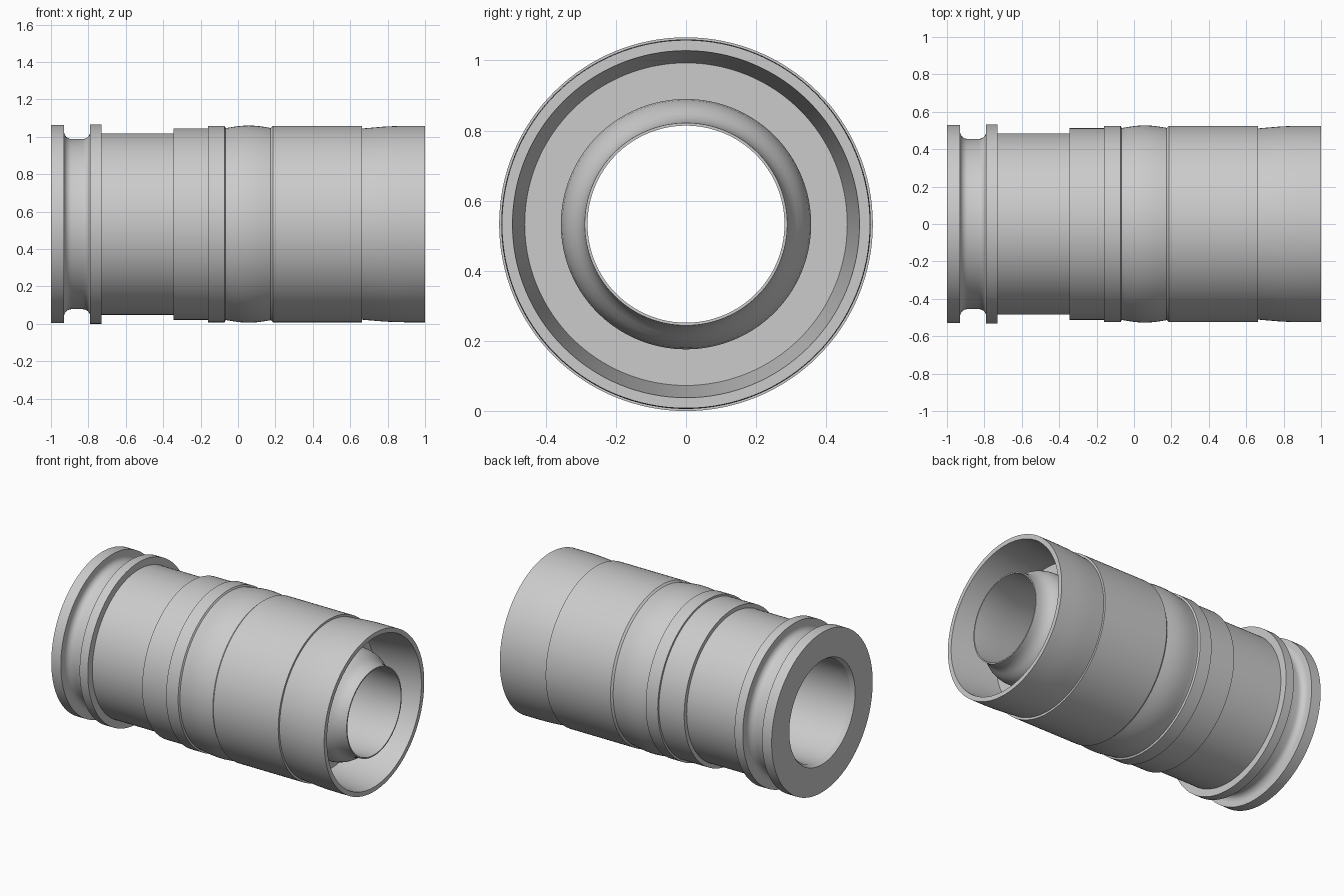
import bpy, bmesh, math

if "Cube" in bpy.data.objects:
    bpy.data.objects.remove(bpy.data.objects["Cube"])

AXIS_Z = 0.533
SEGMENTS = 128


def arc(cx, cr, rx, rr, a0, a1, n=6):
    """Elliptical arc of (x, radius) points, angles in degrees."""
    return [(cx + rx * math.cos(math.radians(a0 + (a1 - a0) * i / n)),
             cr + rr * math.sin(math.radians(a0 + (a1 - a0) * i / n))) for i in range(n + 1)]


def lathe(name, profile):
    """Spin a closed (x, radius) profile about the horizontal axis."""
    bm = bmesh.new()
    rings = []
    for k in range(SEGMENTS):
        a = 2 * math.pi * k / SEGMENTS
        rings.append([bm.verts.new((x, r * math.cos(a), AXIS_Z + r * math.sin(a))) for x, r in profile])
    n = len(profile)
    for k in range(SEGMENTS):
        p, q = rings[k], rings[(k + 1) % SEGMENTS]
        for i in range(n):
            j = (i + 1) % n
            bm.faces.new((p[i], p[j], q[j], q[i]))
    bmesh.ops.recalc_face_normals(bm, faces=bm.faces)
    mesh = bpy.data.meshes.new(name)
    bm.to_mesh(mesh)
    bm.free()
    obj = bpy.data.objects.new(name, mesh)
    bpy.context.collection.objects.link(obj)
    bpy.context.view_layer.objects.active = obj
    obj.select_set(True)
    bpy.ops.object.shade_smooth_by_angle(angle=math.radians(28))
    obj.select_set(False)
    return obj


# End flanges with the rounded groove between them
profile = [(-1, 0.345), (-1, 0.53), (-0.93, 0.53)]
profile += [(-0.93, 0.49)] + arc(-0.89, 0.495, 0.04, 0.04, 180, 270)
profile += arc(-0.83, 0.495, 0.04, 0.04, 270, 360)
profile += [(-0.79, 0.533), (-0.73, 0.533)]
# Stepped barrel
profile += [(-0.73, 0.485), (-0.345, 0.485), (-0.345, 0.512), (-0.16, 0.512),
            (-0.16, 0.525), (-0.072, 0.525), (-0.066, 0.514)]
# Gently bulged grip band
profile += [(-0.06 + 0.235 * i / 12, 0.514 + 0.013 * math.sin(math.pi * i / 12)) for i in range(13)]
profile += [(0.187, 0.525), (0.663, 0.525), (0.663, 0.511)]
# Flared front sleeve
profile += [(0.72, 0.516), (0.78, 0.521), (0.84, 0.524), (0.9, 0.525), (1, 0.525)]
# Tapered recess in the front and its floor
profile += [(1, 0.495), (0.68, 0.46), (0.68, 0.357)]
# Inner tube shoulder and nozzle lip
profile += [(0.80, 0.357), (0.83, 0.353), (0.86, 0.344), (0.885, 0.331), (0.905, 0.316),
            (0.925, 0.303), (0.95, 0.294), (0.975, 0.290), (1, 0.289), (1, 0.281)]
# Bore through to the chamfered rear opening
profile += [(0.95, 0.281), (0.8, 0.29), (0.6, 0.315), (0.4, 0.33), (-0.975, 0.33)]
lathe("stepped_barrel", profile)
